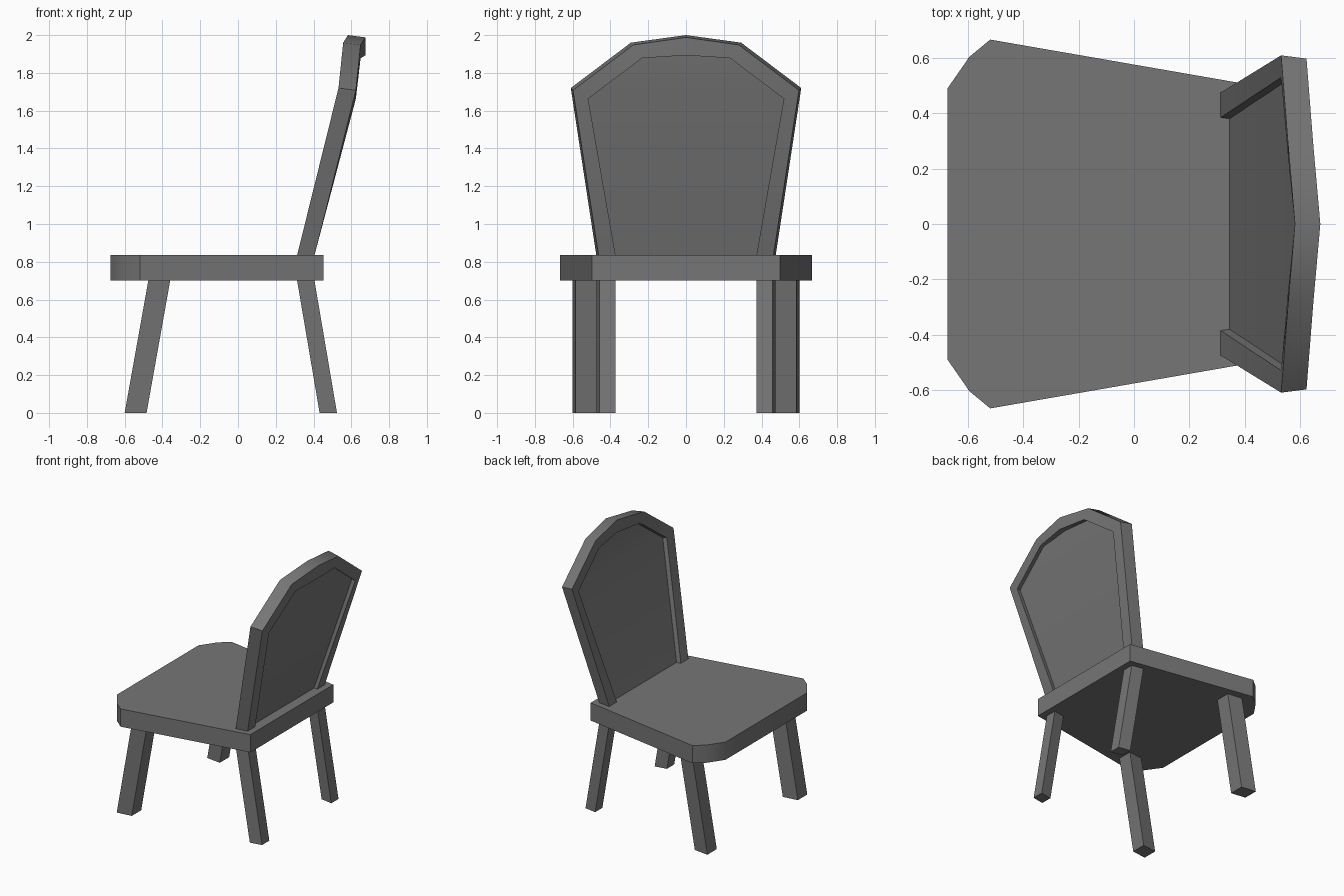
import bpy, bmesh, math

if "Cube" in bpy.data.objects:
    bpy.data.objects.remove(bpy.data.objects["Cube"])

# Dark grey paint shared by every part
paint = bpy.data.materials.new("dark_grey")
paint.diffuse_color = (0.18, 0.18, 0.18, 1)
paint.use_nodes = True
paint.node_tree.nodes["Principled BSDF"].inputs["Base Color"].default_value = paint.diffuse_color


def loft(name, rings, angle=30):
    """Skin a list of equal-length rings and cap both ends."""
    bm = bmesh.new()
    vs = [[bm.verts.new(p) for p in ring] for ring in rings]
    n = len(vs[0])
    for a, b in zip(vs, vs[1:]):
        for i in range(n):
            j = (i + 1) % n
            bm.faces.new((a[i], a[j], b[j], b[i]))
    bm.faces.new(vs[0])
    bm.faces.new(vs[-1])
    bmesh.ops.recalc_face_normals(bm, faces=bm.faces)
    mesh = bpy.data.meshes.new(name)
    bm.to_mesh(mesh)
    bm.free()
    mesh.materials.append(paint)
    ob = bpy.data.objects.new(name, mesh)
    bpy.context.collection.objects.link(ob)
    bpy.ops.object.select_all(action='DESELECT')
    ob.select_set(True)
    bpy.context.view_layer.objects.active = ob
    bpy.ops.object.shade_smooth_by_angle(angle=math.radians(angle))
    return ob


SEAT_LOW, SEAT_TOP = 0.70, 0.835

# Seat: tapered slab with clipped front corners
half = [(-0.675, 0.49), (-0.595, 0.605), (-0.52, 0.667), (0.453, 0.498)]
outline = half + [(x, -y) for x, y in reversed(half)]
loft("seat", [[(x, y, z) for x, y in outline] for z in (SEAT_LOW, SEAT_TOP)], 40)


# Legs: slanted along x, with slightly skewed sections
def leg(name, side, foot_x, top_x, depth, y_in, y_out, skew):
    def ring(x, z):
        return [(x, side * y_in, z), (x, side * y_out, z),
                (x + depth, side * (y_out - skew), z),
                (x + depth, side * (y_in - skew), z)]
    loft(name, [ring(foot_x, 0), ring(top_x, SEAT_LOW)])


for side, label in ((1, "left"), (-1, "right")):
    leg("front_leg_" + label, side, -0.60, -0.475, 0.116, 0.487, 0.60, 0.015)
    leg("rear_leg_" + label, side, 0.432, 0.313, 0.092, 0.388, 0.475, 0.016)

# Back frame: stations of (x, outer y, outer z, inner y, inner z), up to the crown
stations = [(0.313, 0.475, SEAT_TOP, 0.385, SEAT_TOP),
            (0.532, 0.61, 1.72, 0.53, 1.675),
            (0.557, 0.292, 1.96, 0.245, 1.89),
            (0.582, 0.0, 2.0, 0.0, 1.905)]
DEPTH = 0.092


def frame_ring(s, side):
    x, yo, zo, yi, zi = s
    skew = 0.012 if yo else 0
    drop = 0 if zo == SEAT_TOP else 0.012
    return [(x, side * yo, zo), (x, side * yi, zi),
            (x + DEPTH, side * (yi - skew), zi - drop),
            (x + DEPTH, side * (yo - skew), zo - drop)]


loft("back_frame", [frame_ring(s, 1) for s in stations]
     + [frame_ring(s, -1) for s in reversed(stations[:-1])], 60)

# Back panel: thin sheet recessed inside the frame, tucked under the crown
PANEL_FRONT, PANEL_BACK = 0.033, 0.063
rings = []
for x, _, _, y, z in stations:
    y, z = (y, z) if y else (0.03, z + 0.025)
    rings.append([(x + PANEL_FRONT, -y, z), (x + PANEL_FRONT, y, z),
                  (x + PANEL_BACK, y, z), (x + PANEL_BACK, -y, z)])
loft("back_panel", rings)
